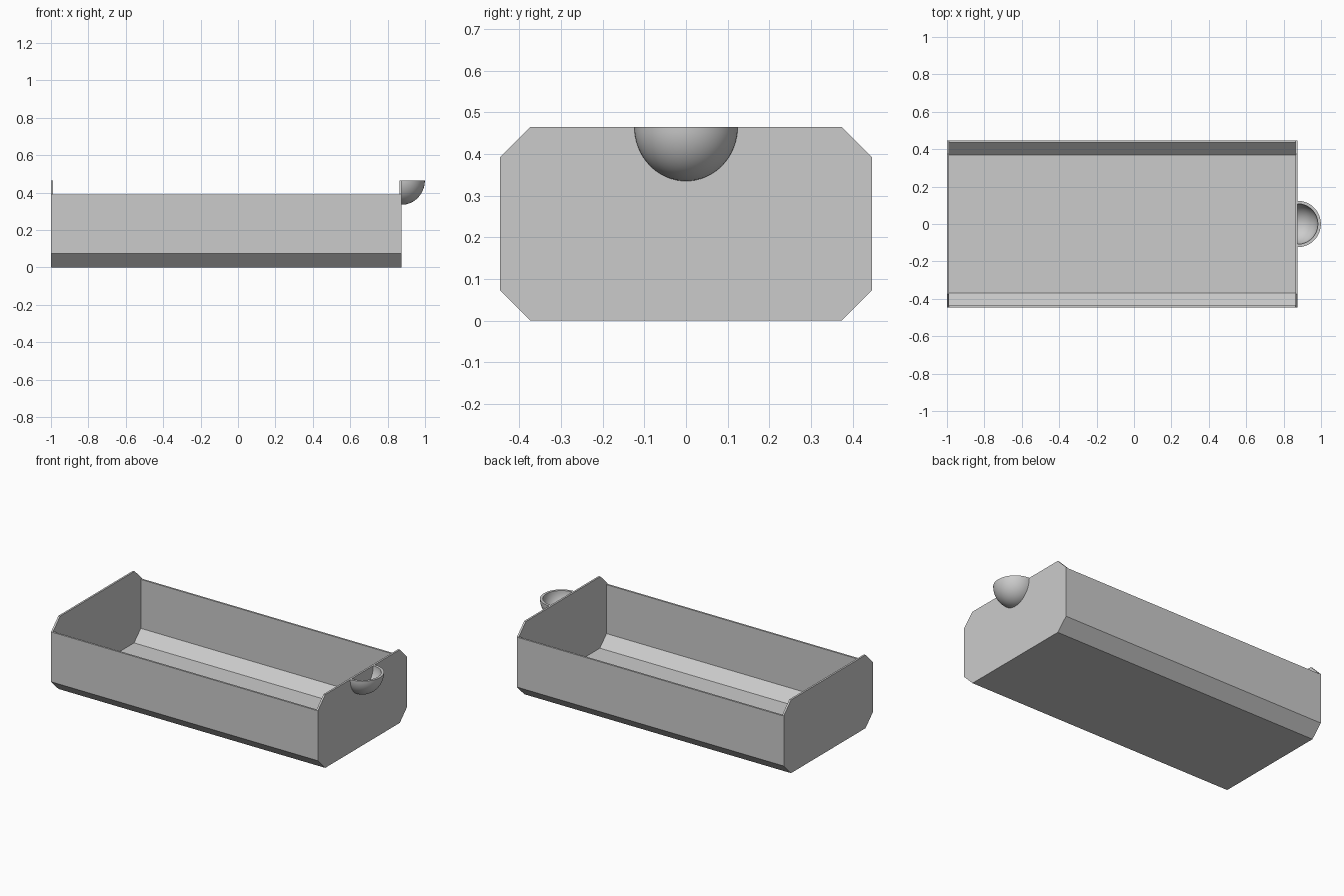
import bpy, bmesh, math
from mathutils import Matrix, Vector

cube = bpy.data.objects.get("Cube")
if cube:
    bpy.data.objects.remove(cube, do_unlink=True)

grey = bpy.data.materials.new("light grey")
grey.use_nodes = True
grey.diffuse_color = (0.6, 0.6, 0.6, 1)
grey.node_tree.nodes["Principled BSDF"].inputs["Base Color"].default_value = (0.6, 0.6, 0.6, 1)

BACK, FRONT, T = -1.0, 0.875, 0.012   # tray ends and panel thickness
W, H, RIM, C = 0.447, 0.465, 0.39, 0.073   # half width, height, side rim, corner cut


def finish(name, bm):
    bmesh.ops.recalc_face_normals(bm, faces=bm.faces)
    mesh = bpy.data.meshes.new(name)
    bm.to_mesh(mesh)
    bm.free()
    mesh.materials.append(grey)
    obj = bpy.data.objects.new(name, mesh)
    bpy.context.collection.objects.link(obj)
    return obj


def extrude_profile(name, profile, x0, x1):
    """Extrude a closed (y, z) outline along x."""
    bm = bmesh.new()
    face = bm.faces.new([bm.verts.new((x0, y, z)) for y, z in profile])
    out = bmesh.ops.extrude_face_region(bm, geom=[face], use_keep_orig=True)
    moved = [v for v in out["geom"] if isinstance(v, bmesh.types.BMVert)]
    bmesh.ops.translate(bm, verts=moved, vec=(x1 - x0, 0, 0))
    return finish(name, bm)


def mirrored(half):
    return half + [(-y, z) for y, z in reversed(half)]


# Octagonal end panels
panel = mirrored([(W - C, 0), (W, C), (W, H - C), (W - C, H)])
extrude_profile("back_panel", panel, BACK, BACK + T)
extrude_profile("front_panel", panel, FRONT - T, FRONT)

# Folded trough: floor, sloped corners and side walls in one profile
outer = mirrored([(W, RIM), (W, C), (W - C, 0)])
inner = mirrored([(W - T, RIM), (W - T, C + T / 2), (W - C - T / 2, T)])
extrude_profile("trough", outer + inner[::-1], BACK + T, FRONT - T)

# Half-bowl cup handle, turned half way round a vertical axis
bm = bmesh.new()
steps = 16


def arc(r, depth):
    return [Vector((0, -r * math.sin(a), -depth * math.cos(a)))
            for a in (i * math.pi / 2 / steps for i in range(steps + 1))]


points = arc(0.124, 0.13) + arc(0.108, 0.114)[::-1]
verts = [bm.verts.new(p) for p in points]
edges = [bm.edges.new(pair) for pair in zip(verts, verts[1:])]
bmesh.ops.spin(bm, geom=verts + edges, cent=(0, 0, 0), axis=(0, 0, 1),
               angle=math.pi, steps=2 * steps)
bmesh.ops.remove_doubles(bm, verts=bm.verts, dist=0.0001)
bmesh.ops.transform(bm, matrix=Matrix.Translation((FRONT, 0, H)), verts=bm.verts)
handle = finish("cup_handle", bm)
bpy.ops.object.select_all(action="DESELECT")
handle.select_set(True)
bpy.context.view_layer.objects.active = handle
bpy.ops.object.shade_smooth_by_angle(angle=math.radians(35))
